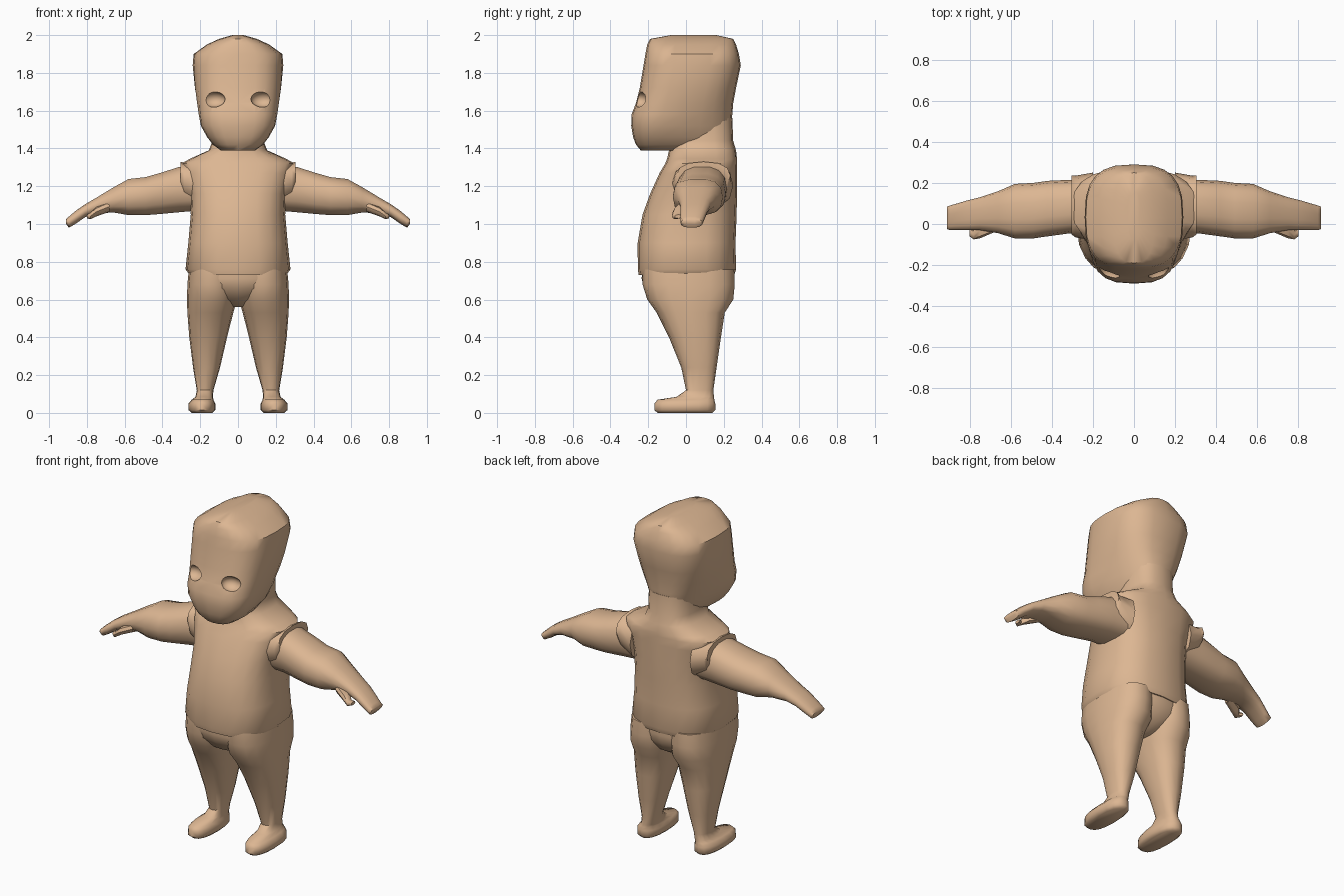
import bpy
import bmesh
from math import cos, sin, pi, copysign, radians

default_cube = bpy.data.objects.get("Cube")
if default_cube:
    bpy.data.objects.remove(default_cube, do_unlink=True)

skin = bpy.data.materials.new("warm_tan")
skin.use_nodes = True
tan = (0.72, 0.47, 0.29, 1)
skin.diffuse_color = tan
skin.node_tree.nodes["Principled BSDF"].inputs["Base Color"].default_value = tan
skin.node_tree.nodes["Principled BSDF"].inputs["Roughness"].default_value = 0.8


def rounded(value, power):
    """Superellipse coordinate: a higher power gives a squarer outline."""
    return copysign(abs(value) ** (2 / power), value)


def smooth(obj, angle=50):
    bpy.ops.object.select_all(action="DESELECT")
    obj.select_set(True)
    bpy.context.view_layer.objects.active = obj
    bpy.ops.object.shade_smooth_by_angle(angle=radians(angle))


def loft(name, rings, axis="z", sides=20, power=2.4, mirror=False):
    """Skin rings of (position, u_min, u_max, v_min, v_max, rear_width).
    On the z axis u is x and v is y; on the x axis u is y and v is z."""
    bm = bmesh.new()
    loops = []
    for position, u_min, u_max, v_min, v_max, *rear in rings:
        loop = []
        for i in range(sides):
            angle = 2 * pi * i / sides
            u = rounded(cos(angle), power)
            v = rounded(sin(angle), power)
            if rear:
                u *= 1 + (rear[0] - 1) * (v + 1) / 2
            u = (u_min + u_max) / 2 + u * (u_max - u_min) / 2
            v = (v_min + v_max) / 2 + v * (v_max - v_min) / 2
            point = (u, v, position) if axis == "z" else (position, u, v)
            loop.append(bm.verts.new(point))
        loops.append(loop)
    for low, high in zip(loops, loops[1:]):
        for i in range(sides):
            j = (i + 1) % sides
            bm.faces.new((low[i], low[j], high[j], high[i]))
    bm.faces.new(loops[0][::-1])
    bm.faces.new(loops[-1])
    bmesh.ops.recalc_face_normals(bm, faces=bm.faces)
    mesh = bpy.data.meshes.new(name)
    bm.to_mesh(mesh)
    bm.free()
    obj = bpy.data.objects.new(name, mesh)
    bpy.context.collection.objects.link(obj)
    mesh.materials.append(skin)
    smooth(obj)
    if mirror:
        obj.modifiers.new("mirror", "MIRROR").use_mirror_merge = False
    return obj


def centred(rings):
    """Expand (z, half_width, front, back, ...) to a symmetric ring."""
    return [(z, -w, w, *rest) for z, w, *rest in rings]


# Head: wide jaw in front, narrowing to the nape, with a flat-arched crown
head = loft("head", centred([
    (1.39, 0.10, -0.24, 0.10, 0.8),
    (1.42, 0.15, -0.265, 0.18, 0.7),
    (1.46, 0.19, -0.28, 0.22, 0.62),
    (1.52, 0.23, -0.29, 0.24, 0.6),
    (1.58, 0.235, -0.288, 0.245, 0.7),
    (1.64, 0.235, -0.265, 0.25, 0.82),
    (1.72, 0.24, -0.245, 0.265, 0.9),
    (1.84, 0.24, -0.225, 0.29, 1),
    (1.90, 0.235, -0.215, 0.28, 1),
    (1.95, 0.165, -0.205, 0.265, 1),
    (1.98, 0.10, -0.19, 0.25, 1),
    (2.0, 0.03, -0.08, 0.16, 1),
]), power=2.8, sides=24)

# Eye sockets: shallow oval hollows cut into the face
for side in (-1, 1):
    bpy.ops.mesh.primitive_uv_sphere_add(
        segments=20, ring_count=12, location=(side * 0.128, -0.25, 1.66))
    cutter = bpy.context.object
    cutter.name = "eye_cutter"
    cutter.scale = (0.06, 0.05, 0.042)
    cutter.data.materials.append(skin)
    cutter.hide_render = True
    smooth(cutter)
    cut = head.modifiers.new("eye_socket", "BOOLEAN")
    cut.operation = "DIFFERENCE"
    cut.solver = "EXACT"
    cut.object = cutter
    bpy.context.view_layer.objects.active = head
    bpy.ops.object.modifier_apply(modifier=cut.name)
    bpy.data.objects.remove(cutter, do_unlink=True)
smooth(head, 45)

# Torso: loose shirt with a round belly, running up into the neck
loft("torso", centred([
    (0.73, 0.255, -0.25, 0.255),
    (0.76, 0.278, -0.255, 0.265),
    (0.90, 0.263, -0.256, 0.262),
    (1.05, 0.25, -0.23, 0.268),
    (1.16, 0.255, -0.19, 0.27),
    (1.27, 0.285, -0.14, 0.27),
    (1.32, 0.30, -0.11, 0.27),
    (1.345, 0.255, -0.10, 0.27),
    (1.39, 0.155, -0.09, 0.265),
    (1.44, 0.135, -0.09, 0.25),
    (1.56, 0.135, -0.07, 0.245),
]), power=2.6)

# Sleeve opening: raised band over each shoulder
loft("sleeve_band", [
    (0.20, -0.08, 0.25, 1.08, 1.33),
    (0.285, -0.065, 0.235, 1.13, 1.325),
    (0.305, -0.05, 0.235, 1.18, 1.33),
], axis="x", sides=12, mirror=True)

# Arms: drooping outward, full forearm, thin wrist and flat mitten hand
loft("arm", [
    (0.20, -0.05, 0.22, 1.07, 1.31),
    (0.31, -0.045, 0.215, 1.06, 1.305),
    (0.42, -0.06, 0.21, 1.05, 1.27),
    (0.49, -0.07, 0.20, 1.045, 1.25),
    (0.58, -0.07, 0.195, 1.045, 1.24),
    (0.66, -0.045, 0.16, 1.06, 1.195),
    (0.75, -0.03, 0.13, 1.055, 1.14),
    (0.81, -0.03, 0.115, 1.035, 1.105),
    (0.86, -0.03, 0.10, 1.0, 1.07),
    (0.895, -0.03, 0.09, 0.98, 1.04),
    (0.91, -0.025, 0.085, 1.0, 1.025),
], axis="x", sides=14, power=2.5, mirror=True)

# Thumb: short stub on the front of the hand
loft("thumb", [
    (0.68, -0.04, 0.03, 1.065, 1.12),
    (0.75, -0.07, 0.01, 1.04, 1.09),
    (0.78, -0.075, -0.03, 1.025, 1.06),
    (0.80, -0.06, -0.02, 1.03, 1.05),
], axis="x", sides=8, mirror=True)

# Hips: joins the two legs under the shirt
loft("hips", centred([
    (0.56, 0.035, -0.08, 0.13),
    (0.60, 0.14, -0.17, 0.20),
    (0.66, 0.24, -0.22, 0.24),
    (0.71, 0.262, -0.235, 0.25),
    (0.78, 0.25, -0.23, 0.245),
]))

# Legs: foot, ankle, calf and broad thigh in one skin
loft("leg", [
    (0.0, 0.135, 0.245, -0.15, 0.14),
    (0.015, 0.12, 0.262, -0.168, 0.155),
    (0.05, 0.12, 0.262, -0.167, 0.155),
    (0.07, 0.13, 0.245, -0.15, 0.15),
    (0.085, 0.133, 0.225, -0.05, 0.148),
    (0.12, 0.13, 0.218, 0.0, 0.145),
    (0.24, 0.095, 0.238, -0.025, 0.162),
    (0.40, 0.058, 0.258, -0.09, 0.185),
    (0.53, 0.025, 0.268, -0.155, 0.205),
    (0.60, 0.005, 0.27, -0.205, 0.25),
    (0.68, 0.0, 0.268, -0.23, 0.258),
    (0.76, 0.0, 0.26, -0.23, 0.255),
], sides=16, mirror=True)
